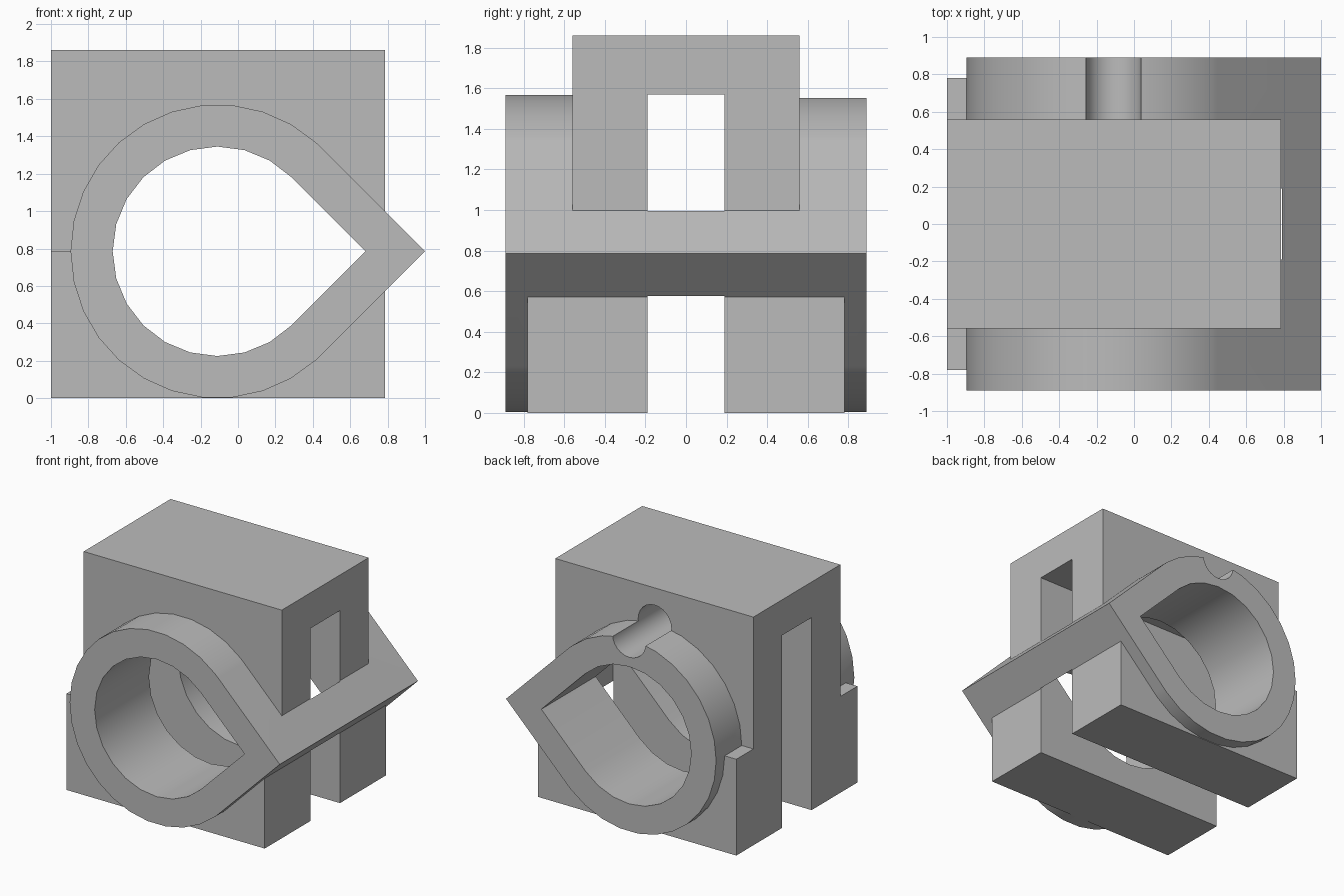
import bpy, bmesh
from math import cos, sin, radians, sqrt

cube = bpy.data.objects.get("Cube")
if cube:
    bpy.data.objects.remove(cube, do_unlink=True)

grey = bpy.data.materials.new("light grey")
grey.use_nodes = True
grey.diffuse_color = (0.5, 0.5, 0.5, 1)
grey.node_tree.nodes["Principled BSDF"].inputs["Base Color"].default_value = (0.5, 0.5, 0.5, 1)

R = 0.785                    # outer radius, also the height of the axis
CX, CZ = 1 - R * sqrt(2), R  # axis of the tube


def prism(name, profile, y0, y1):
    """Extrude an (x, z) outline along y."""
    bm = bmesh.new()
    face = bm.faces.new([bm.verts.new((x, y0, z)) for x, z in profile])
    ext = bmesh.ops.extrude_face_region(bm, geom=[face])
    moved = [v for v in ext["geom"] if isinstance(v, bmesh.types.BMVert)]
    bmesh.ops.translate(bm, verts=moved, vec=(0, y1 - y0, 0))
    bmesh.ops.recalc_face_normals(bm, faces=bm.faces)
    mesh = bpy.data.meshes.new(name)
    bm.to_mesh(mesh)
    bm.free()
    mesh.materials.append(grey)
    obj = bpy.data.objects.new(name, mesh)
    bpy.context.collection.objects.link(obj)
    return obj


def box(name, x0, x1, y, z0, z1):
    return prism(name, [(x0, z0), (x1, z0), (x1, z1), (x0, z1)], -y, y)


def arc(r, segments, cx, cz, start=0, end=360):
    step = 360 / segments
    angles = [i * step for i in range(segments) if start <= i * step <= end]
    return [(cx + r * cos(radians(a)), cz + r * sin(radians(a))) for a in angles]


def teardrop(r, segments):
    """Circle drawn out to a right-angled point at +x."""
    d = r * sqrt(0.5)
    curve = arc(r, segments, CX, CZ, 45.1, 314.9)
    return [(CX + 2 * d, CZ), (CX + d, CZ + d)] + curve + [(CX + d, CZ - d)]


def combine(target, other, operation):
    mod = target.modifiers.new(operation.lower(), "BOOLEAN")
    mod.operation, mod.solver, mod.object = operation, "EXACT", other
    bpy.context.view_layer.objects.active = target
    bpy.ops.object.modifier_apply(modifier=mod.name)
    bpy.data.objects.remove(other, do_unlink=True)


# Stepped block with the tube passing through it
body = box("bearing_block", -1, 0.787, 0.56, 0, 1.86)
combine(body, box("lower_block", -1, 0.787, 0.78, 0, R), "UNION")
combine(body, prism("teardrop_tube", teardrop(R, 30), -0.89, 0.89), "UNION")

# Bore, rail slot and pin hole at the back
combine(body, prism("bore", teardrop(0.56, 24), -1.2, 1.2), "DIFFERENCE")
combine(body, box("rail_slot", -1.2, 0.79, 0.19, -0.2, 2 * R), "DIFFERENCE")
combine(body, prism("pin_hole", arc(0.15, 24, CX, 2 * R), 0.18, 1.2), "DIFFERENCE")

bpy.ops.object.select_all(action="DESELECT")
body.select_set(True)
bpy.context.view_layer.objects.active = body
bpy.ops.object.shade_smooth_by_angle(angle=radians(30))
